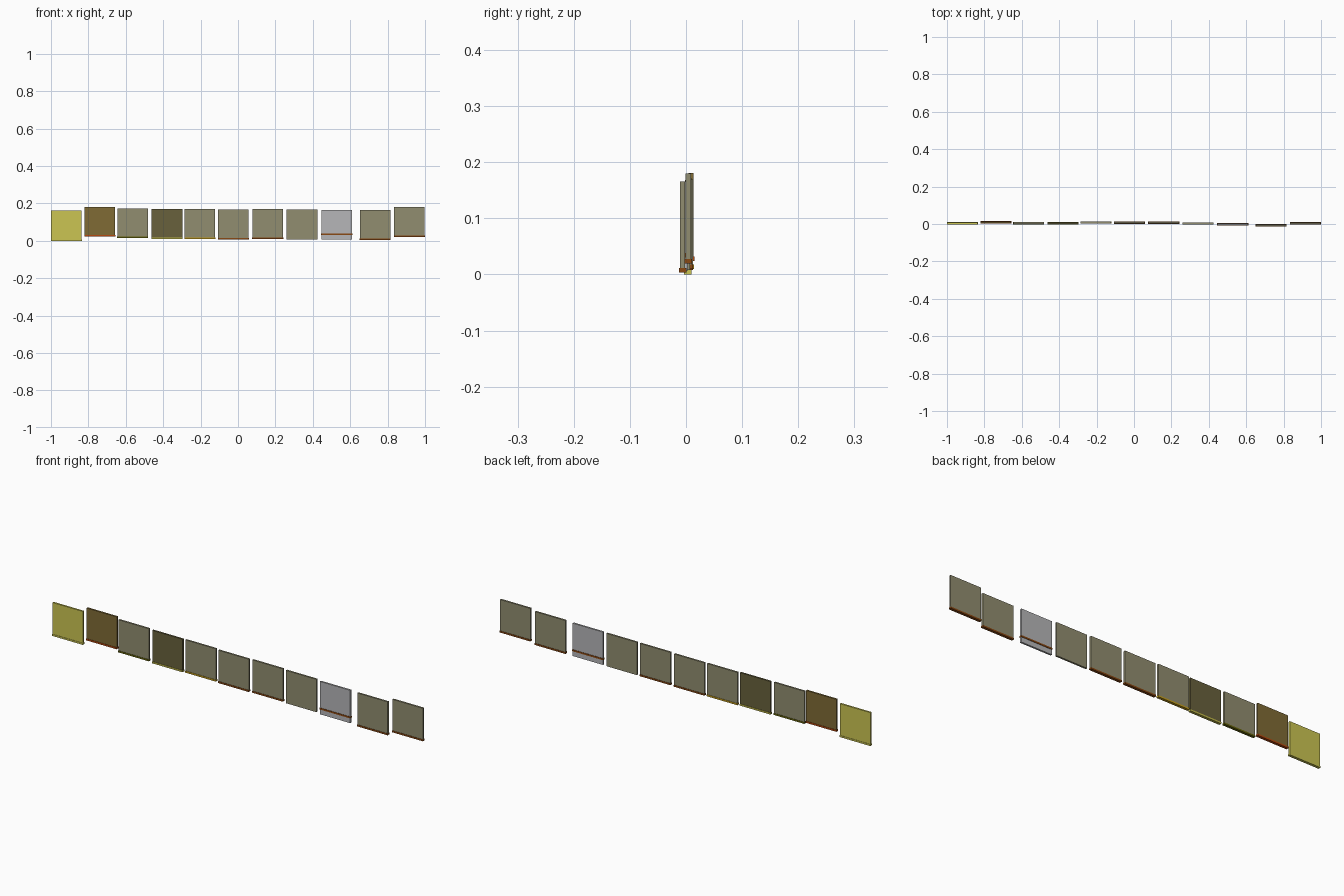
import bpy

if "Cube" in bpy.data.objects:
    bpy.data.objects.remove(bpy.data.objects["Cube"])


def srgb(h):
    c = [int(h[i:i + 2], 16) / 255 for i in (0, 2, 4)]
    return [v / 12.92 if v <= 0.04045 else ((v + 0.055) / 1.055) ** 2.4 for v in c] + [1]


COLOURS = {
    "smoky_olive": "918D70", "pale_yellow": "CBC552", "ochre": "806B35",
    "dark_olive": "68613C", "light_grey": "B6B6B8", "rust": "B8480C",
    "moss": "68660C", "lemon": "C2BA48", "gold": "C8A01C", "brown": "8A4812",
}
MATS = {}
for name, code in COLOURS.items():
    MATS[name] = bpy.data.materials.new(name)
    MATS[name].diffuse_color = srgb(code)


def box(name, x0, x1, y0, y1, z0, z1, colour):
    bpy.ops.mesh.primitive_cube_add(
        size=1, location=((x0 + x1) / 2, (y0 + y1) / 2, (z0 + z1) / 2))
    ob = bpy.context.object
    ob.name = name
    ob.scale = (x1 - x0, y1 - y0, z1 - z0)
    bpy.ops.object.transform_apply(location=False, rotation=False, scale=True)
    ob.data.materials.append(MATS[colour])


W, T = 0.164, 0.009
# left x, y centre, panel bottom, panel top, panel colour, strip bottom, strip colour
ROWS = [
    (-1.000, 0.003, 0.000, 0.162, "pale_yellow", 0.000, "pale_yellow"),
    (-0.821, 0.009, 0.026, 0.181, "ochre", 0.024, "rust"),
    (-0.645, 0.005, 0.016, 0.172, "smoky_olive", 0.014, "moss"),
    (-0.462, 0.004, 0.012, 0.170, "dark_olive", 0.010, "lemon"),
    (-0.286, 0.008, 0.012, 0.169, "smoky_olive", 0.010, "gold"),
    (-0.107, 0.006, 0.010, 0.167, "smoky_olive", 0.008, "brown"),
    (0.077, 0.006, 0.012, 0.169, "smoky_olive", 0.010, "brown"),
    (0.260, 0.003, 0.008, 0.168, "smoky_olive", None, None),
    (0.446, -0.002, 0.006, 0.166, "light_grey", 0.030, "brown"),
    (0.651, -0.006, 0.006, 0.166, "smoky_olive", 0.004, "brown"),
    (0.834, 0.004, 0.022, 0.180, "smoky_olive", 0.020, "brown"),
]

# row of thin panes, each with a slim deeper rail along its lower edge
for i, (x, y, z0, z1, pane, s0, rail) in enumerate(ROWS, 1):
    box(f"pane_{i}", x, x + W, y - T / 2, y + T / 2, z0, z1, pane)
    if rail:
        d = 0.0065
        box(f"bottom_rail_{i}", x - 0.001, x + W + 0.001, y - d, y + d, s0, s0 + 0.008, rail)

for m in bpy.data.materials:
    if m.users and not m.is_grease_pencil:
        m.use_nodes = True
        m.node_tree.nodes["Principled BSDF"].inputs["Base Color"].default_value = m.diffuse_color
